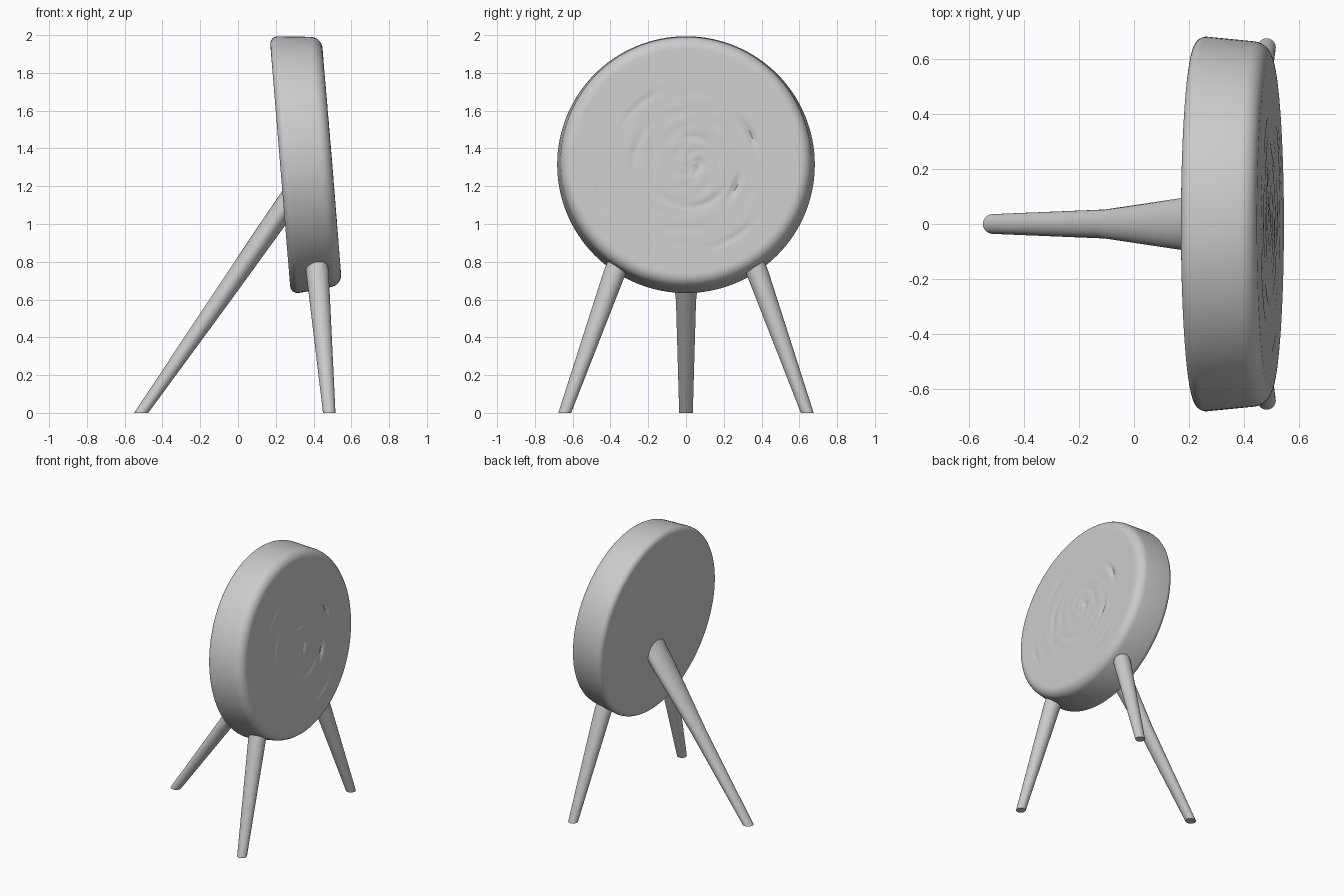
import bpy, bmesh, math
from mathutils import Vector, Matrix

if "Cube" in bpy.data.objects:
    bpy.data.objects.remove(bpy.data.objects["Cube"], do_unlink=True)

grey = bpy.data.materials.new("light grey")
grey.use_nodes = True
tone = (0.6, 0.6, 0.6, 1)
grey.diffuse_color = tone
grey.node_tree.nodes["Principled BSDF"].inputs["Base Color"].default_value = tone


def loft(name, rings):
    """Skin a list of point rings and cap both ends."""
    bm = bmesh.new()
    loops = [[bm.verts.new(p) for p in ring] for ring in rings]
    n = len(loops[0])
    for a, b in zip(loops, loops[1:]):
        for i in range(n):
            j = (i + 1) % n
            bm.faces.new((a[i], a[j], b[j], b[i]))
    bm.faces.new(loops[0])
    bm.faces.new(loops[-1])
    bmesh.ops.recalc_face_normals(bm, faces=bm.faces[:])
    mesh = bpy.data.meshes.new(name)
    bm.to_mesh(mesh)
    bm.free()
    mesh.materials.append(grey)
    obj = bpy.data.objects.new(name, mesh)
    bpy.context.collection.objects.link(obj)
    bpy.ops.object.select_all(action='DESELECT')
    obj.select_set(True)
    bpy.context.view_layer.objects.active = obj
    bpy.ops.object.shade_smooth_by_angle(angle=math.radians(40))
    return obj


def leg(name, sections, sides=32):
    """Tapered leg from level ellipses: (x, y, z, half width x, half width y)."""
    turns = [2 * math.pi * i / sides for i in range(sides)]
    return loft(name, [[Vector((x + rx * math.cos(a), y + ry * math.sin(a), z)) for a in turns]
                       for x, y, z, rx, ry in sections])


# Shallow arc dents on the front face: radius, angle, arc length, depth
dents = [(0.36, 28, 0.07, 0.014), (0.27, -25, 0.06, 0.012), (0.15, 60, 0.12, 0.005),
         (0.22, -70, 0.16, 0.005), (0.30, 170, 0.15, 0.004), (0.42, 130, 0.14, 0.004),
         (0.45, -60, 0.12, 0.005), (0.05, 0, 0.05, 0.008), (0.50, 200, 0.10, 0.004)]


def relief(y, z):
    dy, dz = y - 0.02, z + 0.02
    r, a = math.hypot(dy, dz), math.atan2(dz, dy)
    fade = max(0, 1 - (r / 0.5) ** 2)
    h = 0.0015 * fade * math.sin(r * 70 + 2 * a) * math.sin(3 * a + r * 9)
    for dr, deg, length, depth in dents:
        d = (a - math.radians(deg) + math.pi) % (2 * math.pi) - math.pi
        h -= depth * math.exp(-((r - dr) / 0.014) ** 2 - (d * dr / length) ** 2)
    return h


# Round body: back edge, slightly tapering rim, softer front edge, carved face
def arc(r, x, size, start, end, steps=8):
    angles = [math.radians(start + (end - start) * i / steps) for i in range(steps + 1)]
    return [(r + size * math.cos(a), x + size * math.sin(a)) for a in angles]


half = 0.137
profile = arc(0.642, 0.04 - half, 0.04, -90, 0) + arc(0.6, half - 0.065, 0.065, 4, 90)
profile += [(0.6 * (1 - i / 50), half) for i in range(1, 50)]
turns = [2 * math.pi * i / 128 for i in range(128)]
rings = []
for k, (r, x) in enumerate(profile):
    ring = [Vector((x, r * math.cos(a), r * math.sin(a))) for a in turns]
    if k > 17:
        for p in ring:
            p.x += relief(p.y, p.z)
    rings.append(ring)
body = loft("round_body", rings)
body.matrix_world = Matrix.Translation((0.36, 0, 1.322)) @ Matrix.Rotation(math.radians(-4.7), 4, 'Y')

# Two splayed front legs
for side, label in ((1, "left"), (-1, "right")):
    leg(f"front_leg_{label}", [(0.483, side * 0.642, 0, 0.033, 0.034),
                               (0.42, side * 0.375, 0.75, 0.06, 0.061),
                               (0.412, side * 0.34, 0.85, 0.056, 0.056)])

# Long back leg, flaring sideways where it meets the body
leg("back_leg", [(-0.5125, 0, 0, 0.0375, 0.036),
                 (-0.1, 0, 0.59, 0.058, 0.053),
                 (0.185, 0, 1.0, 0.07, 0.096),
                 (0.36, 0, 1.25, 0.075, 0.11)])
